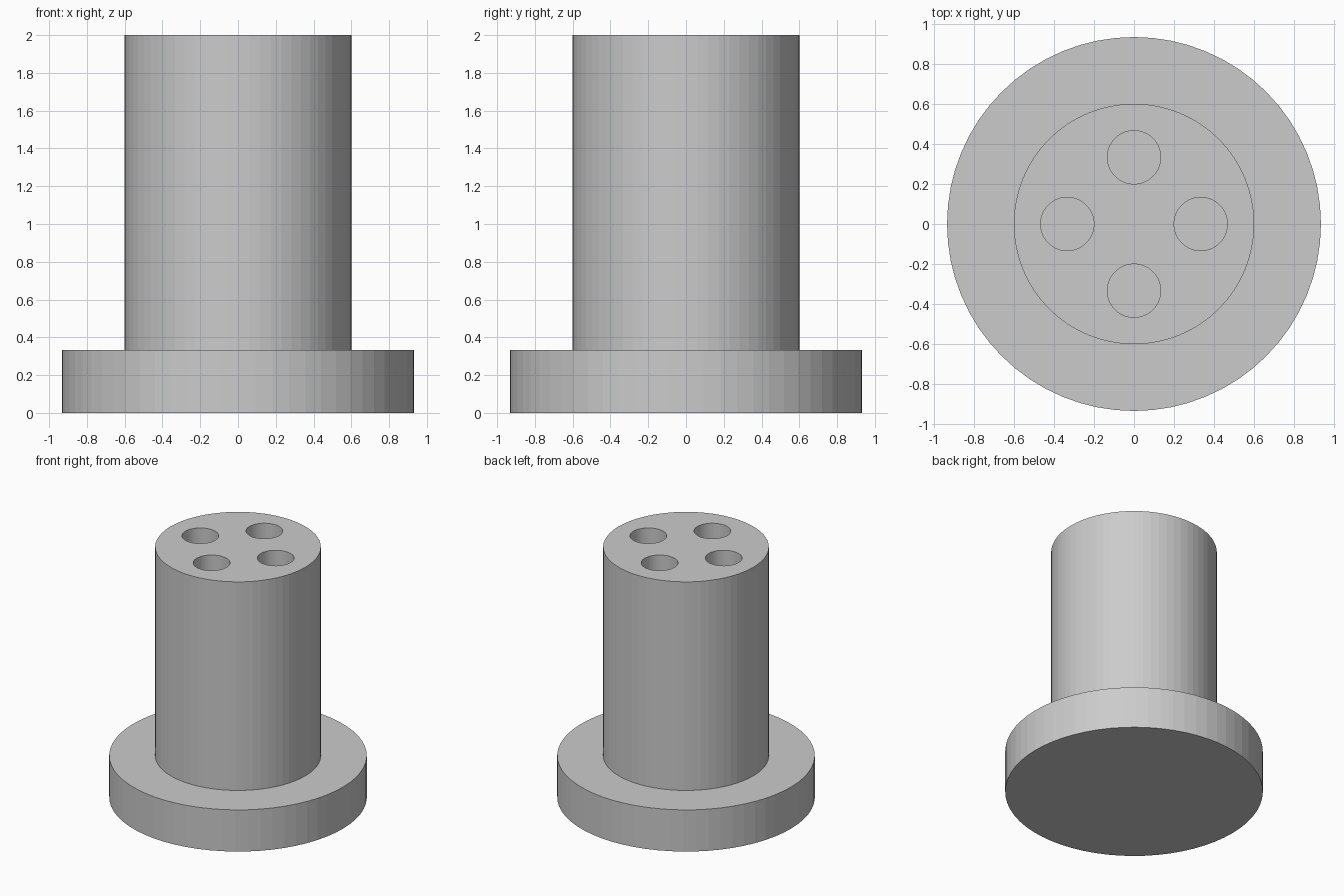
import bpy
import math

SIDES = 64
BASE_R, BASE_H = 0.933, 0.333
COLUMN_R, TOP = 0.6, 2.0
HOLE_R, HOLE_OFFSET = 0.133, 0.333

if "Cube" in bpy.data.objects:
    bpy.data.objects.remove(bpy.data.objects["Cube"], do_unlink=True)

grey = bpy.data.materials.new("plain_grey")
grey.use_nodes = True
grey.diffuse_color = (0.6, 0.6, 0.6, 1)
grey.node_tree.nodes["Principled BSDF"].inputs["Base Color"].default_value = grey.diffuse_color


def cylinder(name, radius, bottom, top, x=0, y=0):
    bpy.ops.mesh.primitive_cylinder_add(
        vertices=SIDES, radius=radius, depth=top - bottom,
        location=(x, y, (bottom + top) / 2))
    obj = bpy.context.object
    obj.name = name
    obj.data.materials.append(grey)
    return obj


def combine(target, other, operation):
    mod = target.modifiers.new(operation.lower(), "BOOLEAN")
    mod.operation = operation
    mod.solver = "EXACT"
    mod.object = other
    bpy.context.view_layer.objects.active = target
    bpy.ops.object.modifier_apply(modifier=mod.name)
    bpy.data.objects.remove(other, do_unlink=True)


# Round column, bored by four holes that stop at the flange
column = cylinder("column", COLUMN_R, BASE_H, TOP)
for i in range(4):
    a = i * math.pi / 2
    bore = cylinder("bore_cutter", HOLE_R, BASE_H - 0.1, TOP + 0.1,
                    HOLE_OFFSET * math.cos(a), HOLE_OFFSET * math.sin(a))
    combine(column, bore, "DIFFERENCE")

# Wide flange, joined to the column as one solid
flange = cylinder("flanged_column", BASE_R, 0, BASE_H)
combine(flange, column, "UNION")
